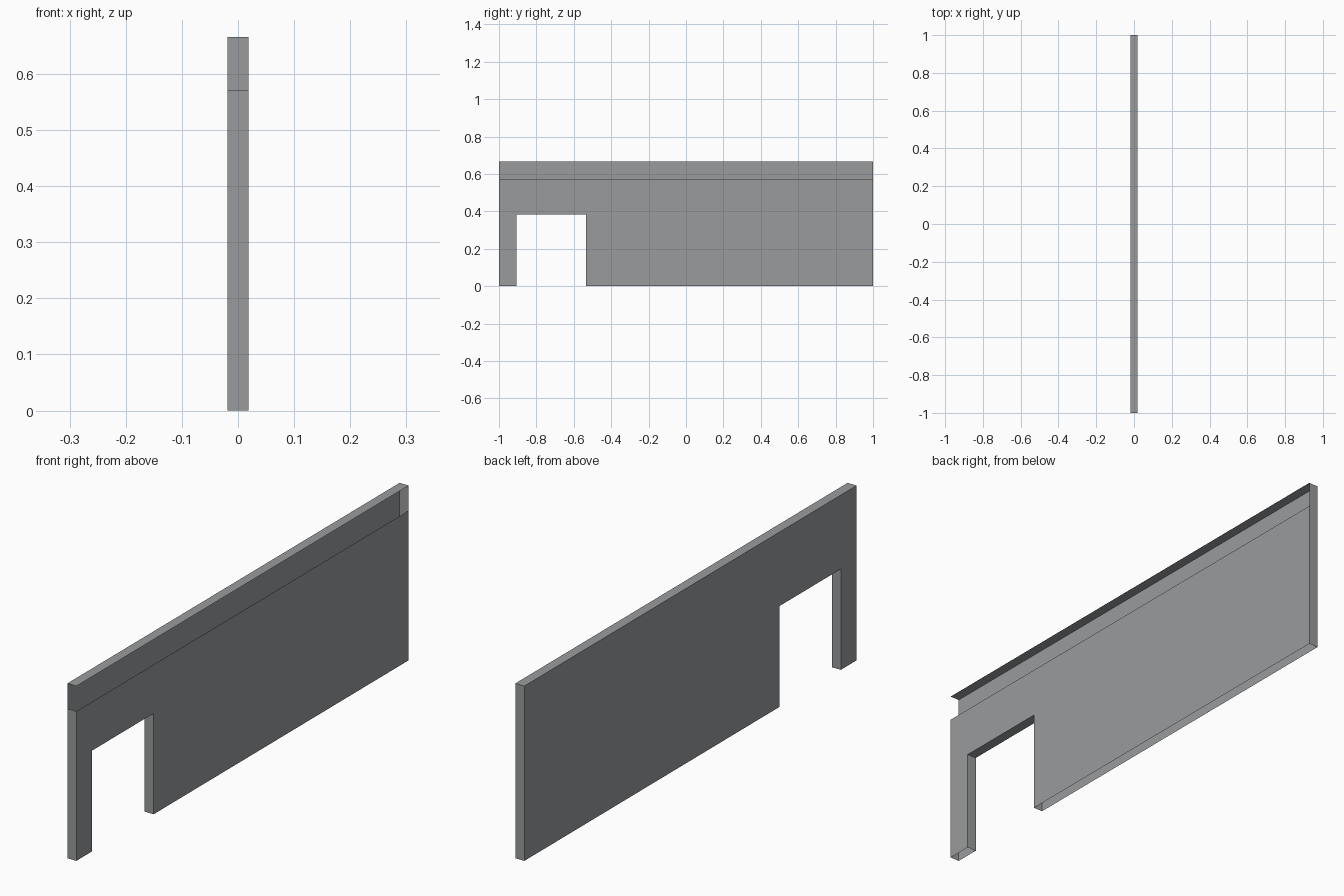
import bpy, bmesh

if "Cube" in bpy.data.objects:
    bpy.data.objects.remove(bpy.data.objects["Cube"])

X = 0.019              # half thickness of the hollow wall
H, BAND = 0.666, 0.57  # full height, and height where the side panel stops
D0, D1, DH = -0.905, -0.535, 0.384  # doorway start, end and height

grey = bpy.data.materials.new("wall grey")
grey.diffuse_color = (0.32, 0.33, 0.335, 1)
grey.use_nodes = True
grey.node_tree.nodes["Principled BSDF"].inputs["Base Color"].default_value = grey.diffuse_color


def make(name, polys):
    bm = bmesh.new()
    for p in polys:
        bm.faces.new([bm.verts.new(co) for co in p])
    bmesh.ops.remove_doubles(bm, verts=bm.verts, dist=1e-5)
    me = bpy.data.meshes.new(name)
    bm.to_mesh(me)
    bm.free()
    me.materials.append(grey)
    ob = bpy.data.objects.new(name, me)
    bpy.context.collection.objects.link(ob)
    return ob


def panel(x, top):
    """Side panel outline with the doorway notch, facing +x."""
    yz = [(-1, 0), (D0, 0), (D0, DH), (D1, DH), (D1, 0),
          (1, 0), (1, top), (-1, top)]
    return [(x, y, z) for y, z in yz]


def strip(a, b):
    """Thin strip across the thickness from a to b (y, z)."""
    return [(X, *a), (X, *b), (-X, *b), (-X, *a)]


# large side panels: the right one stops below the open band
make("right_panel", [panel(X, BAND)])
make("left_panel", [panel(-X, H)[::-1]])

# end caps and top; the underside stays open
make("front_end_cap", [strip((-1, BAND), (-1, 0))])
make("back_end_cap", [strip((1, 0), (1, H))])
make("top_cap", [strip((1, H), (-1, H))])

# doorway jambs and lintel
make("doorway_lining", [strip((D0, 0), (D0, DH)),
                        strip((D0, DH), (D1, DH)),
                        strip((D1, DH), (D1, 0))])
